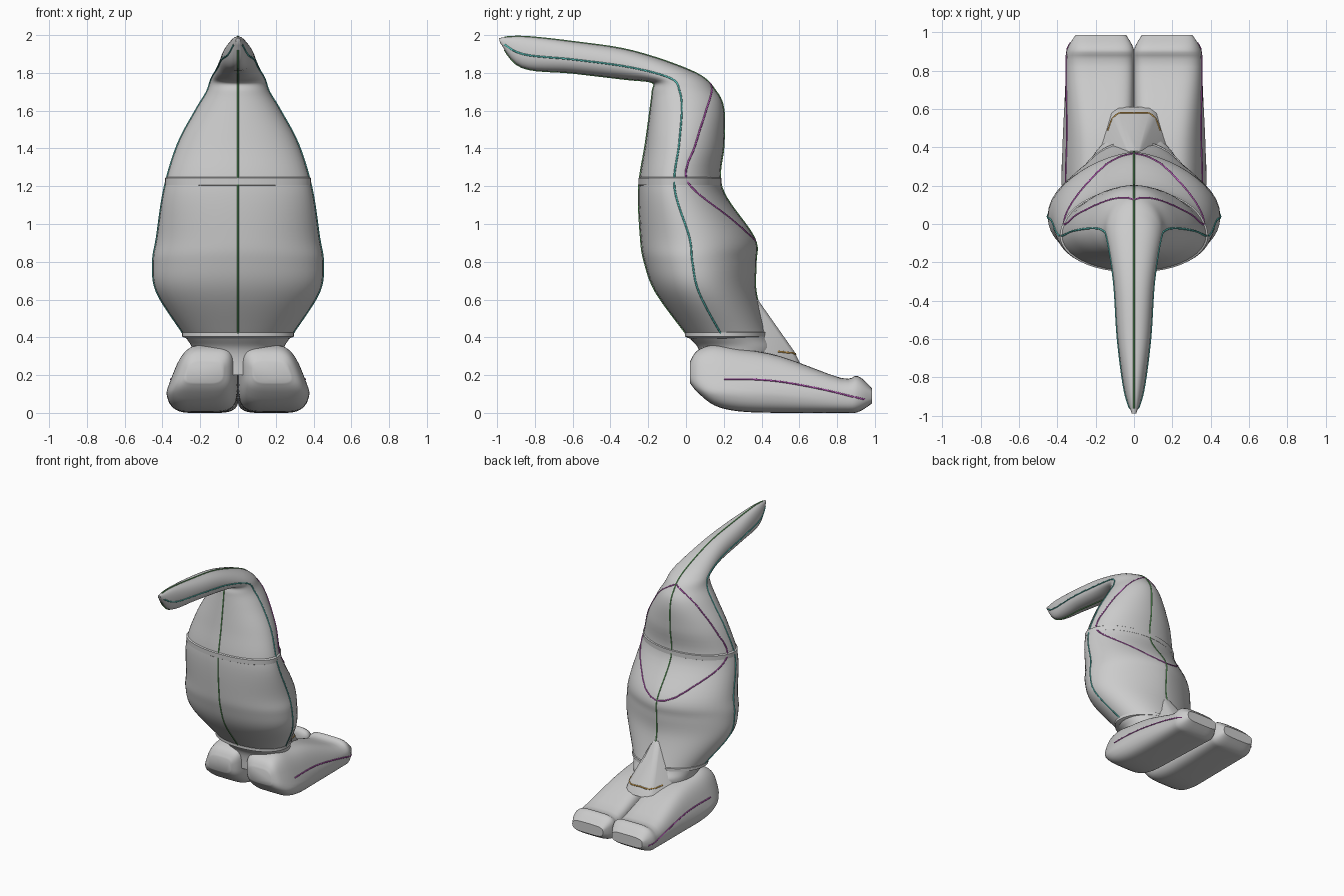
import bpy, bmesh, math
from mathutils import Vector
from mathutils.bvhtree import BVHTree

if "Cube" in bpy.data.objects:
    bpy.data.objects.remove(bpy.data.objects["Cube"])

N = 48


def spline(rows, steps):
    """Catmull-Rom interpolation of rows of numbers."""
    out = []
    for i in range(len(rows) - 1):
        p0, p1 = rows[max(i - 1, 0)], rows[i]
        p2, p3 = rows[i + 1], rows[min(i + 2, len(rows) - 1)]
        for k in range(steps):
            t = k / steps
            out.append([0.5 * (2 * b + (c - a) * t + (2 * a - 5 * b + 4 * c - d) * t * t
                               + (3 * b - a - 3 * c + d) * t ** 3)
                        for a, b, c, d in zip(p0, p1, p2, p3)])
    return out + [list(rows[-1])]


def spow(v, p):
    return math.copysign(abs(v) ** p, v)


def loft(name, rings):
    bm = bmesh.new()
    vs = [[bm.verts.new(p) for p in r] for r in rings]
    n = len(rings[0])
    for a, b in zip(vs, vs[1:]):
        for i in range(n):
            j = (i + 1) % n
            bm.faces.new((a[i], a[j], b[j], b[i]))
    bm.faces.new(vs[0])
    bm.faces.new(vs[-1])
    bmesh.ops.recalc_face_normals(bm, faces=bm.faces)
    me = bpy.data.meshes.new(name)
    bm.to_mesh(me)
    tree = BVHTree.FromBMesh(bm)
    bm.free()
    ob = bpy.data.objects.new(name, me)
    bpy.context.collection.objects.link(ob)
    bpy.context.view_layer.objects.active = ob
    ob.select_set(True)
    bpy.ops.object.shade_smooth_by_angle(angle=math.radians(40))
    ob.select_set(False)
    return tree


def body_ring(row):
    """Egg section from a front point (y,z), a back point (y,z) and a half width."""
    yf, zf, yb, zb, w = row
    pointed = 1 + 0.35 * math.exp(-((zb - 0.78) / 0.25) ** 2)
    boxy = 0.8 if zb > 1.8 else 0.95
    ring = []
    for i in range(N):
        a = 2 * math.pi * i / N
        c, s = -math.cos(a), math.sin(a)
        u = 0.43 + c * (0.43 if c < 0 else 0.57)
        p = boxy if c < 0 or zb > 1.8 else pointed
        ring.append(Vector((w * spow(s, p), yf + (yb - yf) * u, zf + (zb - zf) * u)))
    return ring


# Body: height, front y, back y, half width
trunk = [(0.20, 0.08, 0.42, 0.25), (0.33, 0.07, 0.48, 0.24), (0.42, 0.0, 0.43, 0.29),
         (0.64, -0.16, 0.37, 0.43), (0.80, -0.22, 0.37, 0.45), (0.93, -0.24, 0.36, 0.43),
         (1.19, -0.25, 0.19, 0.39), (1.42, -0.215, 0.20, 0.32), (1.60, -0.19, 0.20, 0.225),
         (1.70, -0.178, 0.16, 0.165)]
# Neck and beak: lower y,z / upper y,z / half width
beak = [(-0.18, 1.75, 0.05, 1.80, 0.14), (-0.32, 1.767, -0.28, 1.915, 0.105),
        (-0.6, 1.80, -0.6, 1.965, 0.085), (-0.87, 1.83, -0.86, 1.992, 0.05),
        (-0.985, 1.96, -0.99, 1.985, 0.012)]
rows = spline([(f, z, b, z, w) for z, f, b, w in trunk] + beak, 6)
rings = [body_ring(r) for r in rows]
body = loft("body_neck_and_beak", rings)

# Raised welts around the waist and the ankles
for name, z, h in (("waist_welt", 1.225, 0.035), ("ankle_welt", 0.415, 0.022)):
    f, _, b, _, w = min(rows, key=lambda r: abs(r[1] - z))
    loft(name, [body_ring((f + d, z + k * h, b - d, z + k * h, w - d))
                for k, d in ((-1, 0.02), (-0.5, -0.006), (0.5, -0.006), (1, 0.02))])

# Tail wedge sloping down behind the ankles
tail = loft("tail_wedge", [[Vector((x, y, z)) for x, y in (
    (-w - g, 0.27), (w + g, 0.27), (w, yb - 0.02), (w * 0.7, yb),
    (-w * 0.7, yb), (-w, yb - 0.02))]
    for z, yb, w, g in ((0.60, 0.38, 0.03, 0.01), (0.33, 0.57, 0.11, 0.11),
                        (0.25, 0.61, 0.12, 0.13))])

# Feet: y, side inset, bottom z, top z
sole = [(0.02, 0.09, 0.16, 0.27), (0.06, 0.04, 0.11, 0.33), (0.15, 0.01, 0.04, 0.36),
        (0.28, 0, 0.008, 0.34), (0.50, 0, 0, 0.30), (0.82, 0, 0, 0.185),
        (0.91, 0, 0.004, 0.195), (0.985, 0.04, 0.05, 0.13)]


def foot_ring(row, side):
    y, inset, zb, zt = row
    outer = 0.395 - 0.05 * y
    ring = []
    for i in range(N):
        a = 2 * math.pi * i / N
        x = outer / 2 + (outer / 2 - inset) * spow(math.cos(a), 0.45)
        z = (zb + zt) / 2 + (zt - zb) / 2 * spow(math.sin(a), 0.6)
        ring.append(Vector((side * x * (1 - max(0, z - 0.11)), y, z)))
    return ring


for side, label in ((-1, "left"), (1, "right")):
    foot = loft(label + "_foot", [foot_ring(r, side) for r in spline(sole, 4)])


# Coloured stitching: thin tubes lying on the surfaces
def seam(name, paths, color):
    cu = bpy.data.curves.new(name, "CURVE")
    cu.dimensions = "3D"
    cu.bevel_depth = 0.005
    cu.bevel_resolution = 1
    for path in paths:
        sp = cu.splines.new("POLY")
        sp.points.add(len(path) - 1)
        for q, p in zip(sp.points, path):
            q.co = (*p, 1)
    mat = bpy.data.materials.new(name)
    mat.diffuse_color = (*color, 1)
    mat.use_nodes = True
    mat.node_tree.nodes["Principled BSDF"].inputs["Base Color"].default_value = mat.diffuse_color
    cu.materials.append(mat)
    bpy.context.collection.objects.link(bpy.data.objects.new(name, cu))


def snapped(pts, tree):
    path = [tree.find_nearest(Vector(p))[0] for p in spline(pts, 8)]
    return path, [Vector((-p.x, p.y, p.z)) for p in path]


GREEN, TEAL, PURPLE = (0.15, 0.45, 0.15), (0.1, 0.55, 0.5), (0.5, 0.1, 0.5)
upper = rings[12:-2]
seam("centre_seam", [[r[i] for r in upper] for i in (0, N // 2)], GREEN)
seam("side_seam", [[r[i] for r in upper] for i in (N // 4, 3 * N // 4)], TEAL)
seam("back_panel_seam", snapped([(0, 0.12, 1.74), (0.30, 0.05, 1.42), (0.38, 0.02, 1.22),
                                 (0.15, 0.27, 0.96), (0, 0.37, 0.91)], body), PURPLE)
seam("tail_seam", snapped([(0, 0.57, 0.31), (0.08, 0.57, 0.31), (0.12, 0.48, 0.32)],
                          tail), (0.8, 0.45, 0.1))
seam("foot_side_seam", snapped([(0.36, 0.2, 0.18), (0.36, 0.5, 0.17),
                                (0.34, 0.95, 0.07)], foot), PURPLE)
